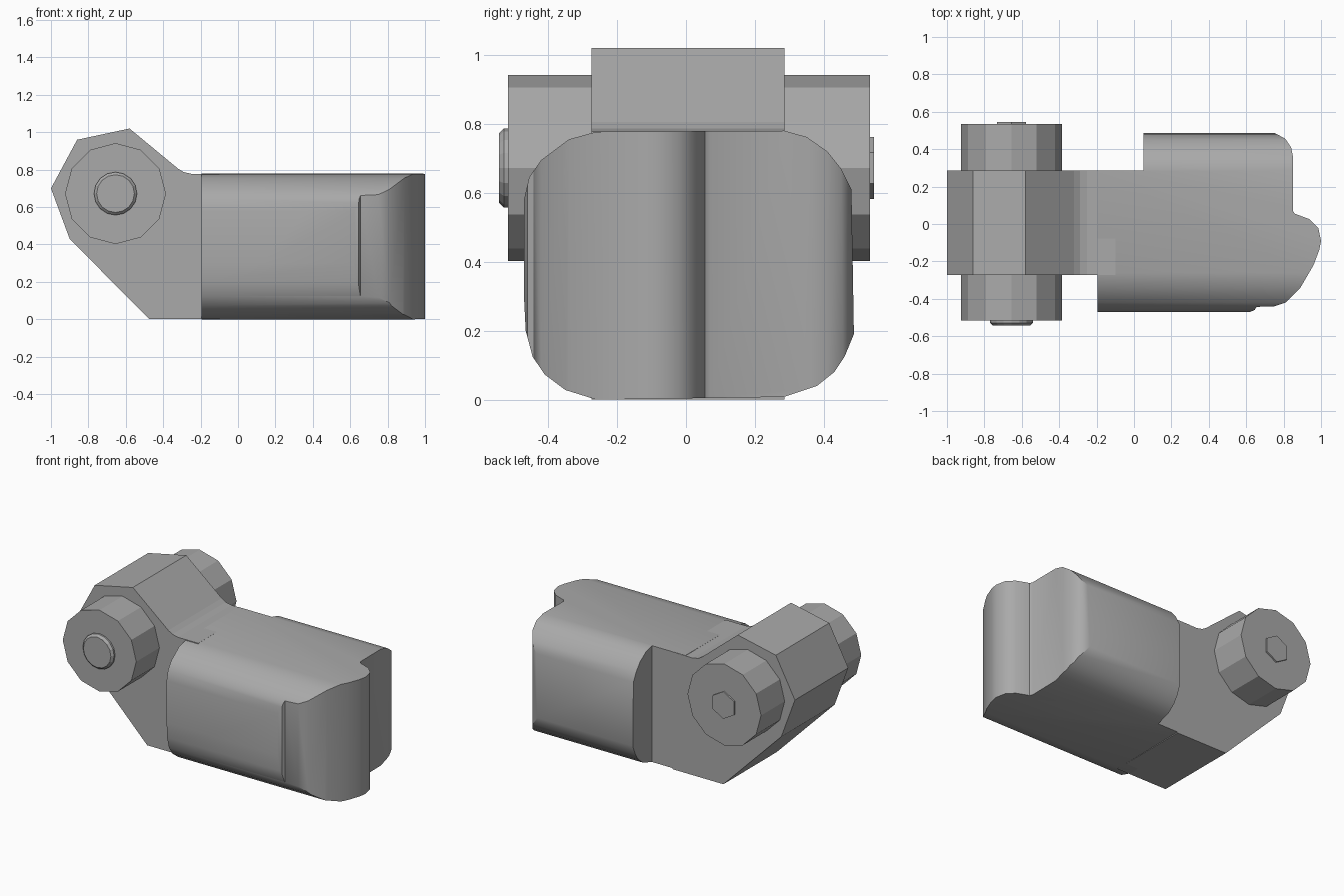
import bpy, bmesh, math
from mathutils import Vector

cube = bpy.data.objects.get("Cube")
if cube:
    bpy.data.objects.remove(cube, do_unlink=True)

grey = bpy.data.materials.new("cast_grey")
grey.use_nodes = True
colour = (0.4, 0.4, 0.4, 1)
grey.diffuse_color = colour
grey.node_tree.nodes["Principled BSDF"].inputs["Base Color"].default_value = colour


def prism(name, outline, axis, low, high, bevel=0):
    """Extrude a flat outline along an axis; optionally bevel the low cap."""
    def place(a, b, d):
        return {"x": (d, a, b), "y": (a, d, b), "z": (a, b, d)}[axis]
    bm = bmesh.new()
    base = bm.faces.new([bm.verts.new(place(a, b, low)) for a, b in outline])
    top = bmesh.ops.extrude_face_region(bm, geom=[base])["geom"]
    shift = Vector(place(0, 0, high - low))
    bmesh.ops.translate(bm, vec=shift, verts=[v for v in top if isinstance(v, bmesh.types.BMVert)])
    bmesh.ops.recalc_face_normals(bm, faces=bm.faces)
    if bevel:
        bmesh.ops.bevel(bm, geom=list(base.edges), offset=bevel, segments=1, affect="EDGES")
    mesh = bpy.data.meshes.new(name)
    bm.to_mesh(mesh)
    bm.free()
    mesh.materials.append(grey)
    obj = bpy.data.objects.new(name, mesh)
    bpy.context.collection.objects.link(obj)
    return obj


def ring(sides, radius, turn=0):
    """Regular polygon around the hinge axis."""
    angles = [turn + math.tau * i / sides for i in range(sides)]
    return [(-0.655 + radius * math.cos(a), 0.672 + radius * math.sin(a)) for a in angles]


# Housing: plan outline intersected with a rounded cross-section
plan = [(-0.195, -0.47), (0.62, -0.47), (0.645, -0.46), (0.655, -0.443), (0.75, -0.44),
        (0.81, -0.42), (0.89, -0.34), (0.96, -0.22), (0.99, -0.14), (1, -0.09),
        (0.985, -0.02), (0.94, 0.025), (0.86, 0.055), (0.85, 0.07), (0.85, 0.36),
        (0.84, 0.41), (0.81, 0.455), (0.75, 0.488), (0.05, 0.488), (0.05, 0.285), (-0.195, 0.285)]
section = [(-0.26, 0), (-0.35, 0.028), (-0.41, 0.073), (-0.445, 0.125), (-0.465, 0.2), (-0.47, 0.3),
           (-0.47, 0.58), (-0.455, 0.645), (-0.42, 0.695), (-0.34, 0.755), (-0.26, 0.777),
           (0.285, 0.78), (0.35, 0.762), (0.41, 0.72), (0.45, 0.67), (0.48, 0.61),
           (0.487, 0.19), (0.46, 0.125), (0.43, 0.08), (0.38, 0.04), (0.285, 0.008)]
housing = prism("housing", plan, "z", -0.1, 0.9)
cutter = prism("section_cutter", section, "x", -0.4, 1.2)
cut = housing.modifiers.new("round", "BOOLEAN")
cut.operation, cut.solver, cut.object = "INTERSECT", "EXACT", cutter
bpy.ops.object.select_all(action="DESELECT")
housing.select_set(True)
bpy.context.view_layer.objects.active = housing
bpy.ops.object.modifier_apply(modifier="round")
bpy.data.objects.remove(cutter, do_unlink=True)
bpy.ops.object.shade_smooth_by_angle(angle=math.radians(35))

# Hinge arm: faceted knuckle running into the housing
arm = [(-1, 0.7), (-0.86, 0.96), (-0.58, 1.02), (-0.32, 0.805), (-0.29, 0.787), (-0.25, 0.778),
       (-0.1, 0.778), (-0.1, 0.001), (-0.475, 0.001), (-0.9, 0.43)]
prism("hinge_arm", arm, "y", -0.274, 0.286)

# Hinge barrel, round front cap and hexagonal rear bolt
prism("hinge_barrel", ring(12, 0.27), "y", -0.517, 0.534)
prism("front_cap", ring(16, 0.115), "y", -0.542, -0.5, bevel=0.014)
prism("rear_hex_bolt", ring(6, 0.09, math.pi / 2), "y", 0.5, 0.545)
